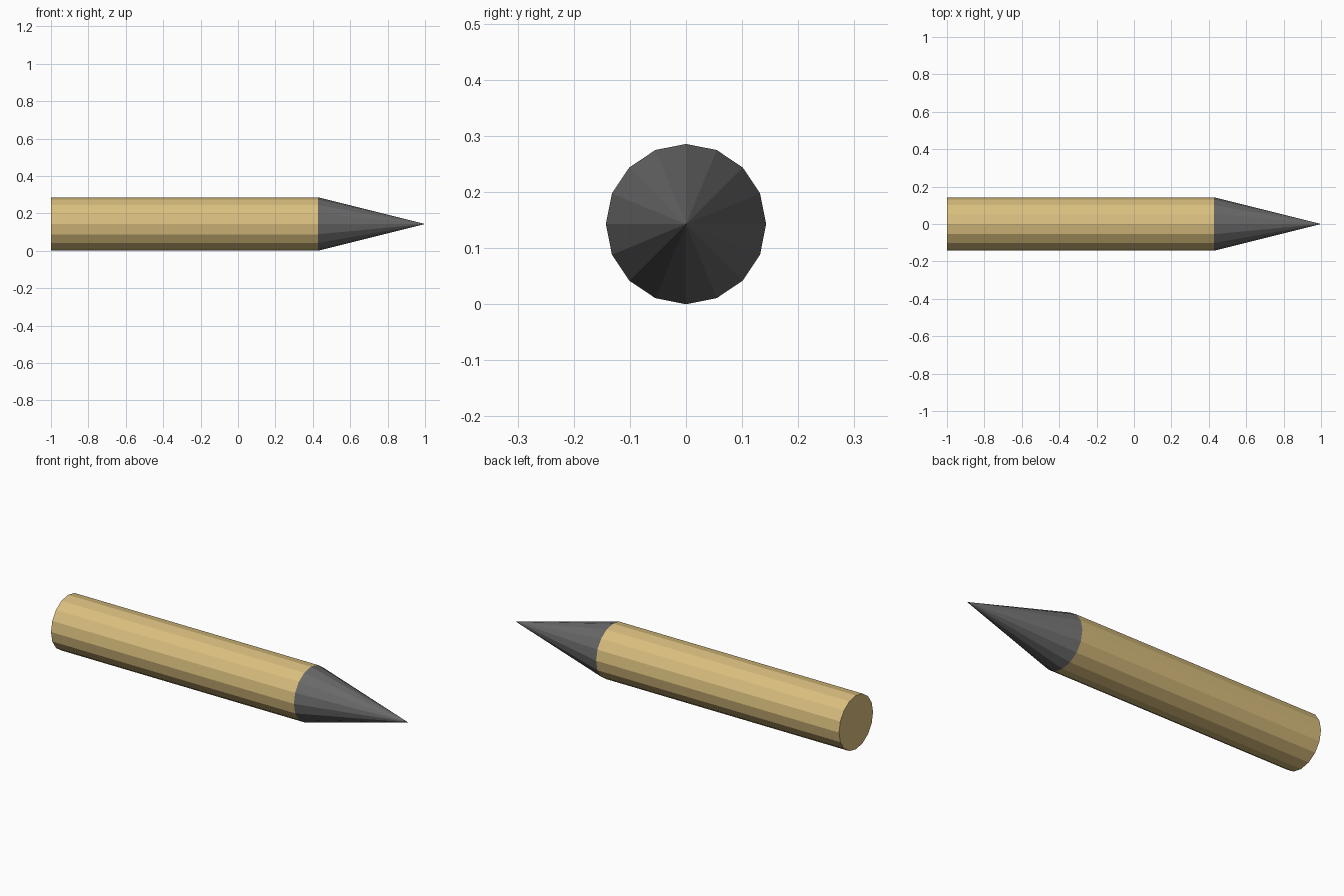
import bpy
from math import pi

cube = bpy.data.objects.get("Cube")
if cube:
    bpy.data.objects.remove(cube, do_unlink=True)

RADIUS = 1 / 7
SIDES = 16
JOINT_X = 3 / 7  # where the tip meets the shaft


def material(name, rgb):
    mat = bpy.data.materials.new(name)
    mat.use_nodes = True
    color = (*rgb, 1)
    mat.diffuse_color = color
    mat.node_tree.nodes["Principled BSDF"].inputs["Base Color"].default_value = color
    return mat


def lengthwise_part(name, start_x, end_x, end_radius, mat):
    """Flat-shaded cylinder or cone lying along x."""
    bpy.ops.mesh.primitive_cone_add(
        vertices=SIDES, radius1=RADIUS, radius2=end_radius, depth=end_x - start_x,
        location=((start_x + end_x) / 2, 0, RADIUS), rotation=(0, pi / 2, 0))
    part = bpy.context.object
    part.name = name
    part.data.materials.append(mat)
    return part


brass = material("brass", (0.70, 0.52, 0.21))
dark_grey = material("dark grey", (0.14, 0.14, 0.14))

# Straight casing and pointed tip
lengthwise_part("casing", -1, JOINT_X, RADIUS, brass)
lengthwise_part("tip", JOINT_X, 1, 0, dark_grey)
